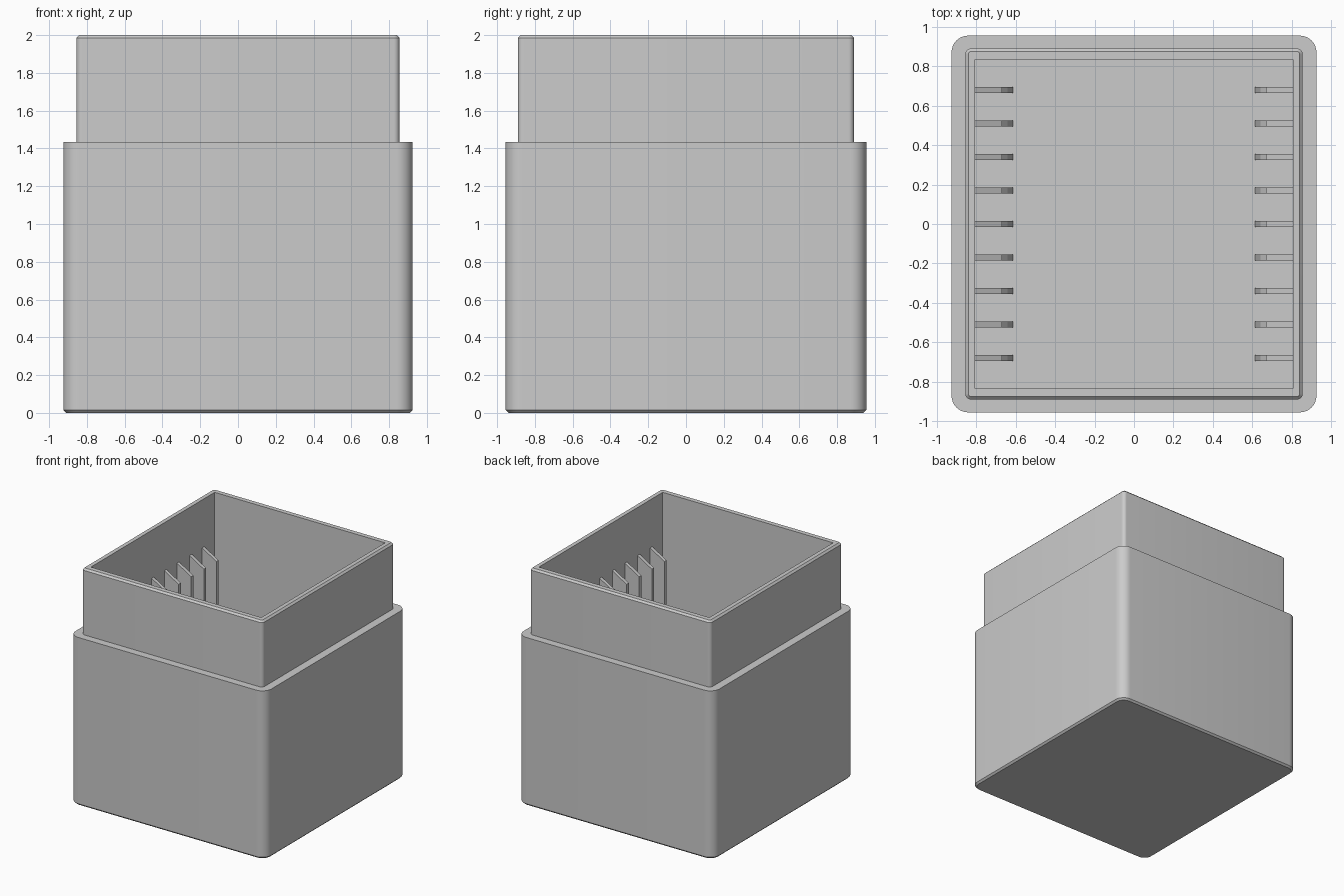
import bpy
import bmesh
from math import cos, sin, pi, radians

if "Cube" in bpy.data.objects:
    bpy.data.objects.remove(bpy.data.objects["Cube"], do_unlink=True)

grey = bpy.data.materials.new("plain grey")
grey.use_nodes = True
grey.diffuse_color = (0.6, 0.6, 0.6, 1)
grey.node_tree.nodes["Principled BSDF"].inputs["Base Color"].default_value = (0.6, 0.6, 0.6, 1)

STEPS = 8  # facets per rounded corner


def finish(bm, name):
    bmesh.ops.recalc_face_normals(bm, faces=bm.faces)
    mesh = bpy.data.meshes.new(name)
    bm.to_mesh(mesh)
    bm.free()
    mesh.materials.append(grey)
    obj = bpy.data.objects.new(name, mesh)
    bpy.context.collection.objects.link(obj)
    return obj


def ring(bm, hx, hy, radius, z):
    """Rounded rectangle of vertices at height z."""
    verts = []
    for q, (sx, sy) in enumerate([(1, 1), (-1, 1), (-1, -1), (1, -1)]):
        for i in range(STEPS + 1):
            a = (q + i / STEPS) * pi / 2
            verts.append(bm.verts.new((sx * (hx - radius) + radius * cos(a),
                                       sy * (hy - radius) + radius * sin(a), z)))
    return verts


# Box shell: outside from the base up, over the rim, down to the inner floor
HX, HY = 0.925, 0.955      # outer body
NX, NY = 0.855, 0.89       # raised neck
IX, IY = 0.805, 0.835      # cavity
FLOOR, C = 0.08, 0.015     # floor height, edge chamfer
levels = [
    (HX - C, HY - C, 0.07, 0),
    (HX, HY, 0.085, C),
    (HX, HY, 0.085, 1.435),
    (NX, NY, 0.03, 1.435),
    (NX, NY, 0.03, 2 - C),
    (NX - C, NY - C, 0.015, 2),
    (IX, IY, 0, 2),
    (IX, IY, 0, FLOOR),
]
bm = bmesh.new()
rings = [ring(bm, *level) for level in levels]
for low, high in zip(rings, rings[1:]):
    for i in range(len(low)):
        j = (i + 1) % len(low)
        bm.faces.new((low[i], low[j], high[j], high[i]))
bm.faces.new(rings[0])
bm.faces.new(rings[-1])
bmesh.ops.remove_doubles(bm, verts=bm.verts, dist=1e-5)
box = finish(bm, "box_shell")
bpy.context.view_layer.objects.active = box
box.select_set(True)
bpy.ops.object.shade_smooth_by_angle(angle=radians(30))
box.select_set(False)

# Divider fins: side profile (x, z), sloped on top and flared at the foot
profile = [(IX + 0.01, FLOOR - 0.01), (0.61, FLOOR - 0.01), (0.64, FLOOR + 0.12),
           (0.67, FLOOR + 0.16), (0.67, 1.51), (IX, 1.59), (IX + 0.01, 1.59)]
HALF = 0.015
for side, label in ((1, "left"), (-1, "right")):
    bm = bmesh.new()
    for k in range(-4, 5):
        y = k * 0.17
        near = [bm.verts.new((side * x, y - HALF, z)) for x, z in profile]
        far = [bm.verts.new((side * x, y + HALF, z)) for x, z in profile]
        bm.faces.new(near)
        bm.faces.new(far)
        for i in range(len(near)):
            j = (i + 1) % len(near)
            bm.faces.new((near[i], near[j], far[j], far[i]))
    finish(bm, label + "_divider_fins")
